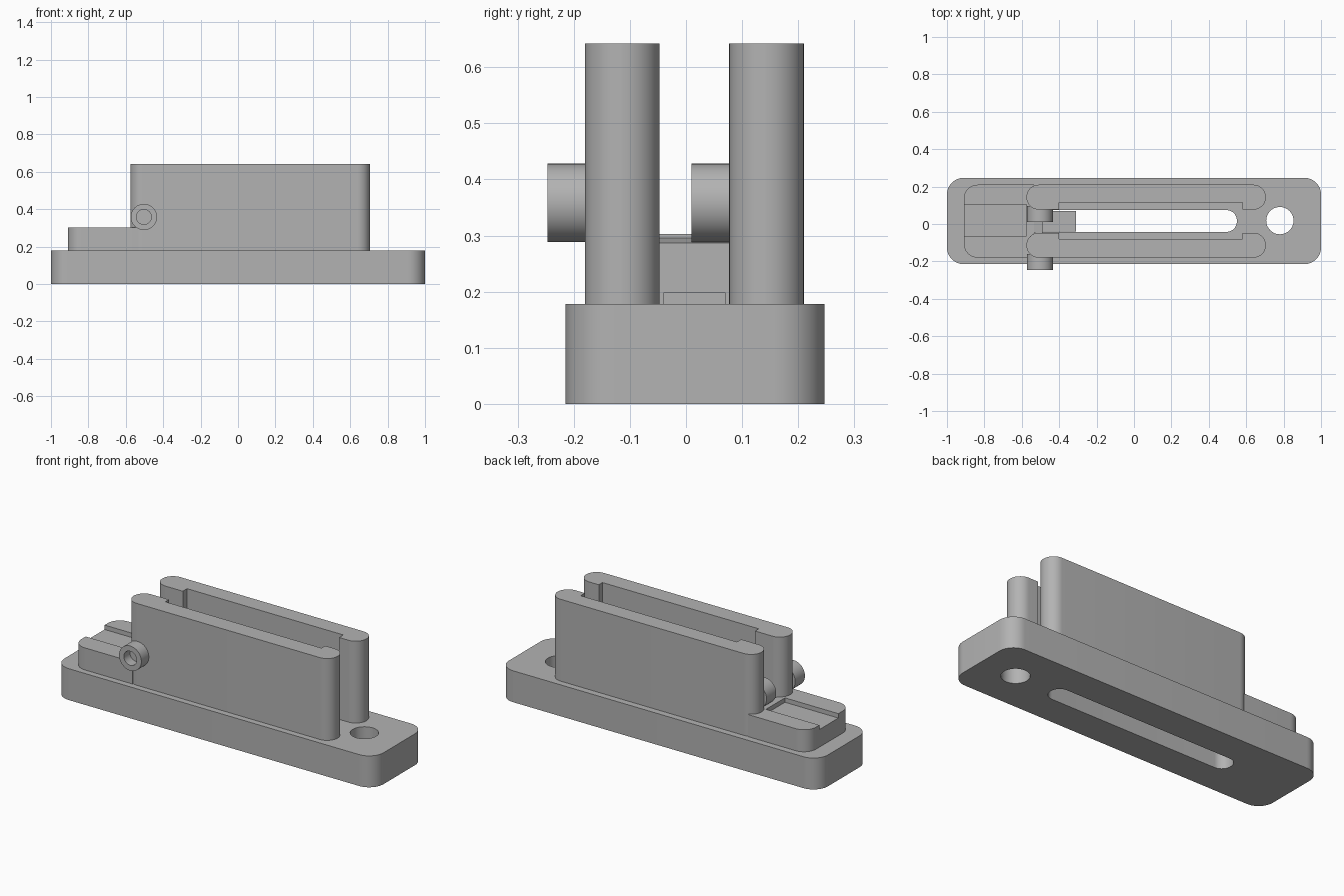
import bpy
import bmesh
from math import cos, sin, pi, radians

if "Cube" in bpy.data.objects:
    bpy.data.objects.remove(bpy.data.objects["Cube"], do_unlink=True)

grey = bpy.data.materials.new("plain grey")
grey.use_nodes = True
colour = (0.45, 0.45, 0.45, 1)
grey.diffuse_color = colour
grey.node_tree.nodes["Principled BSDF"].inputs["Base Color"].default_value = colour

MID = 0.015      # centre line of the slot and walls
BASE_TOP = 0.178


def rounded(x0, x1, y0, y1, r_left, r_right, steps=12):
    """Rectangle outline with rounded left and right corners."""
    corners = [(x1, y1, r_right, 0), (x0, y1, r_left, 1),
               (x0, y0, r_left, 2), (x1, y0, r_right, 3)]
    pts = []
    for x, y, r, q in corners:
        if r == 0:
            pts.append((x, y))
            continue
        cx = x - r if x == x1 else x + r
        cy = y - r if y == y1 else y + r
        for i in range(steps + 1):
            a = (q + i / steps) * pi / 2
            pts.append((cx + r * cos(a), cy + r * sin(a)))
    return pts


def prism(name, outline, z0, z1):
    bm = bmesh.new()
    face = bm.faces.new([bm.verts.new((x, y, z0)) for x, y in outline])
    up = bmesh.ops.extrude_face_region(bm, geom=[face])["geom"]
    bmesh.ops.translate(bm, vec=(0, 0, z1 - z0),
                        verts=[v for v in up if isinstance(v, bmesh.types.BMVert)])
    bmesh.ops.remove_doubles(bm, verts=bm.verts, dist=1e-5)
    bmesh.ops.recalc_face_normals(bm, faces=bm.faces)
    mesh = bpy.data.meshes.new(name)
    bm.to_mesh(mesh)
    bm.free()
    mesh.materials.append(grey)
    ob = bpy.data.objects.new(name, mesh)
    bpy.context.collection.objects.link(ob)
    return ob


def box(name, x0, x1, y0, y1, z0, z1):
    return prism(name, rounded(x0, x1, y0, y1, 0, 0), z0, z1)


def disc(name, x, y, r, z0, z1):
    outline = [(x + r * cos(i * pi / 24), y + r * sin(i * pi / 24)) for i in range(48)]
    return prism(name, outline, z0, z1)


def cut(ob, cutter):
    mod = ob.modifiers.new("cut", "BOOLEAN")
    mod.operation = "DIFFERENCE"
    mod.solver = "EXACT"
    mod.object = cutter
    bpy.context.view_layer.objects.active = ob
    bpy.ops.object.modifier_apply(modifier=mod.name)
    bpy.data.objects.remove(cutter, do_unlink=True)


# Base plate with a long slot and a screw hole
base = prism("base_plate", rounded(-1, 1, -0.215, 0.247, 0.09, 0.09), 0, BASE_TOP)
cut(base, prism("slot_cutter", rounded(-0.61, 0.55, MID - 0.057, MID + 0.059, 0.055, 0.055), -0.1, 0.3))
cut(base, disc("hole_cutter", 0.78, MID + 0.003, 0.073, -0.1, 0.3))

# Two tall walls with facing shallow recesses
walls = []
for name, y0, y1 in (("front_wall", -0.18, -0.047), ("back_wall", 0.077, 0.21)):
    wall = prism(name, rounded(-0.575, 0.705, y0, y1, 0.066, 0.066), BASE_TOP, 0.642)
    cut(wall, box("recess_cutter", -0.40, 0.58, -0.08, 0.115, 0.1, 0.7))
    walls.append(wall)

# Low end block with a lengthwise channel
block = prism("end_block", rounded(-0.91, -0.535, -0.18, 0.21, 0.075, 0), BASE_TOP, 0.303)
cut(block, box("channel_cutter", -1, -0.575, -0.065, 0.105, 0.278, 0.4))

# Filler between the walls with a chamfered top edge
filler = box("channel_stop", -0.575, -0.49, -0.047, 0.077, BASE_TOP, 0.303)
for v in filler.data.vertices:
    if v.co.x > -0.5 and v.co.z > 0.3:
        v.co.z = 0.287
# Low tongue over the end of the slot
tongue = box("slot_tongue", -0.50, -0.31, -0.04, 0.07, 0.15, 0.198)

# Hollow bosses on the front side of each wall
bosses = []
for name, y in (("front_boss", -0.18), ("inner_boss", 0.077)):
    boss = disc(name, 0, 0, 0.07, -0.02, 0.067)
    cut(boss, disc("bore_cutter", 0, 0, 0.04, 0.012, 0.2))
    boss.rotation_euler = (radians(90), 0, 0)
    boss.location = (-0.503, y, 0.358)
    bosses.append(boss)

# Smooth curved sides, keep hard edges
bpy.ops.object.select_all(action="DESELECT")
for ob in [base, block, filler, tongue] + walls + bosses:
    ob.select_set(True)
bpy.context.view_layer.objects.active = base
bpy.ops.object.shade_smooth_by_angle(angle=radians(30))
